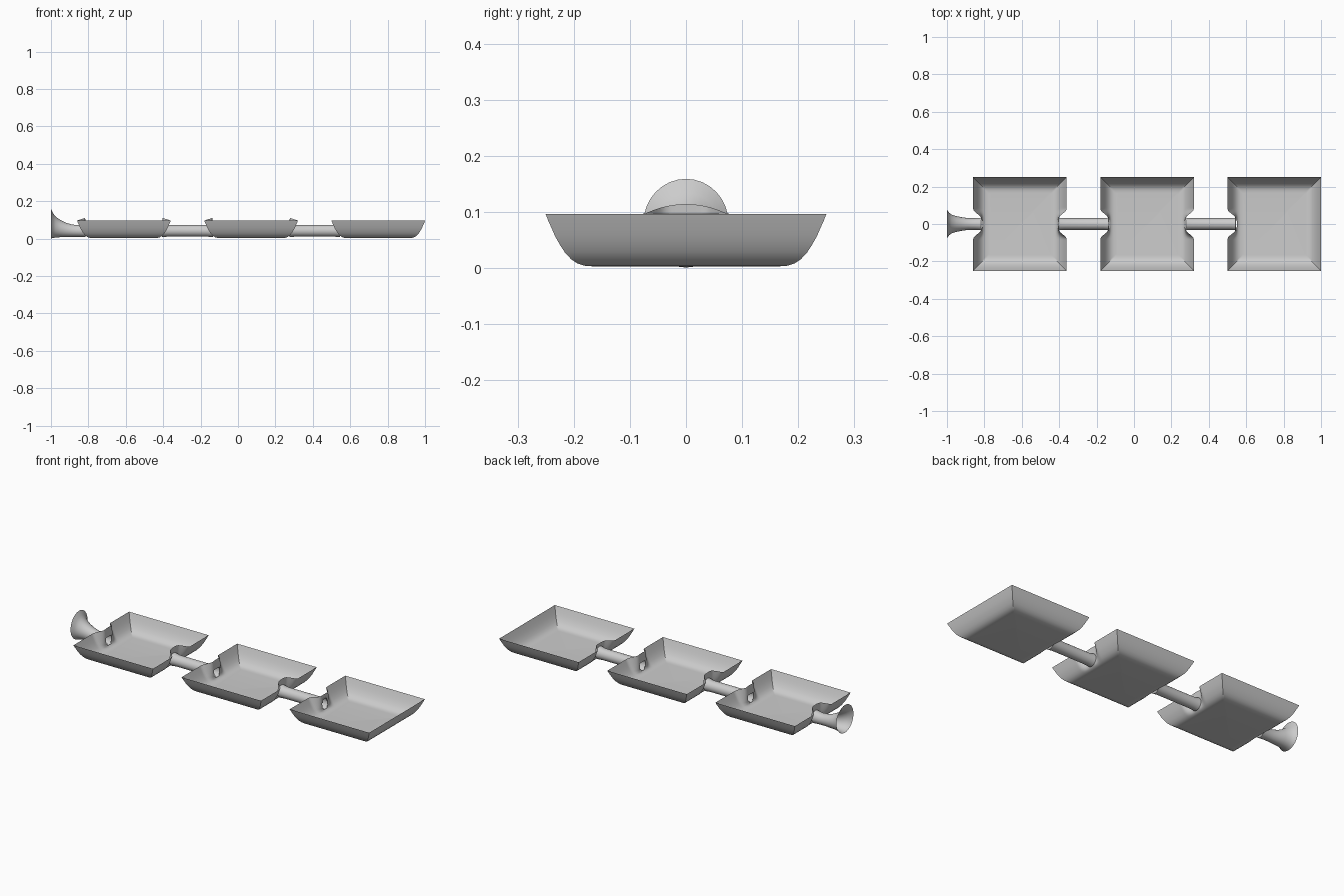
import bpy, bmesh, math

if "Cube" in bpy.data.objects:
    bpy.data.objects.remove(bpy.data.objects["Cube"])

PIPE_Z, PIPE_R = 0.042, 0.031


def finish(name, bm, angle=40):
    bmesh.ops.recalc_face_normals(bm, faces=bm.faces)
    me = bpy.data.meshes.new(name)
    bm.to_mesh(me)
    bm.free()
    ob = bpy.data.objects.new(name, me)
    bpy.context.collection.objects.link(ob)
    bpy.ops.object.select_all(action='DESELECT')
    ob.select_set(True)
    bpy.context.view_layer.objects.active = ob
    bpy.ops.object.shade_smooth_by_angle(angle=math.radians(angle))
    return ob


def bridge(bm, a, b):
    n = len(a)
    return [bm.faces.new((a[i], a[(i + 1) % n], b[(i + 1) % n], b[i])) for i in range(n)]


# Tray: stacked square rings with a curved wall; the walls fold in around each pipe
WALL = [(0.165, 0.003), (0.18, 0.004), (0.193, 0.008), (0.205, 0.016), (0.216, 0.028),
        (0.225, 0.042), (0.233, 0.056), (0.239, 0.07), (0.245, 0.083), (0.25, 0.096)]


def fold(y):
    t = min(max((0.08 - abs(y)) / 0.05, 0), 1)
    return t * t * (3 - 2 * t)


def tray(name, cx, left_lift=None, right_lift=None, n=56):
    bm = bmesh.new()
    rings = []
    for h, z in WALL:
        ring = []
        for side in range(4):
            for k in range(n):
                s = -h + 2 * h * k / n
                d, dz = h, 0
                lift = {0: right_lift, 2: left_lift}.get(side)
                if lift is not None:
                    f = fold(s)
                    d = h - f * max(0, h - 0.205 + 0.006 * (1 - z / 0.096)) * 0.95
                    arch = max(0, 1 - (s / 0.075) ** 2)
                    dz = lift * arch * (z / 0.096) ** 2
                c, q = ((1, 0), (0, 1), (-1, 0), (0, -1))[side]
                ring.append(bm.verts.new((cx + c * d - q * s, q * d + c * s, z + dz)))
        rings.append(ring)
    bm.faces.new(rings[0])
    walls = []
    for a, b in zip(rings, rings[1:]):
        walls += bridge(bm, a, b)
    # pipe openings
    holes = []
    for f in walls:
        p = f.calc_center_median()
        on = right_lift is not None if p.x > cx else left_lift is not None
        if on and abs(p.x - cx) > 0.17 and math.hypot(p.y, p.z - PIPE_Z) < 0.026:
            holes.append(f)
    bmesh.ops.delete(bm, geom=holes, context='FACES')
    finish(name, bm)


tray("tray_left", -0.61, 0.018, 0.018)
tray("tray_middle", 0.07, 0.018, 0.018)
tray("tray_right", 0.75, 0.002)


# Tubes: oval rings given as (x, half width, bottom z, top z)
def tube(name, stations, n=32):
    bm = bmesh.new()
    rings = []
    for x, w, lo, hi in stations:
        rings.append([bm.verts.new((x, w * math.cos(a), (lo + hi) / 2 + (hi - lo) / 2 * math.sin(a)))
                      for a in (2 * math.pi * i / n for i in range(n))])
    for a, b in zip(rings, rings[1:]):
        bridge(bm, a, b)
    finish(name, bm, 60)


lo, hi = PIPE_Z - PIPE_R, PIPE_Z + PIPE_R
for name, x0, x1 in (("pipe_left", -0.405, -0.135), ("pipe_right", 0.275, 0.545)):
    tube(name, [(x0, 0.034, lo - 0.003, hi + 0.006), (x0 + 0.03, PIPE_R, lo, hi),
                (x1 - 0.03, PIPE_R, lo, hi), (x1, 0.034, lo - 0.003, hi + 0.006)])

# Flared inlet horn
tube("inlet_horn", [(-0.815, 0.034, 0.008, 0.079), (-0.85, 0.031, 0.01, 0.073),
                    (-0.885, 0.031, 0.01, 0.075), (-0.92, 0.036, 0.009, 0.085),
                    (-0.95, 0.042, 0.008, 0.1), (-0.975, 0.05, 0.006, 0.118),
                    (-0.988, 0.06, 0.004, 0.135), (-1.0, 0.076, 0.001, 0.159)])
